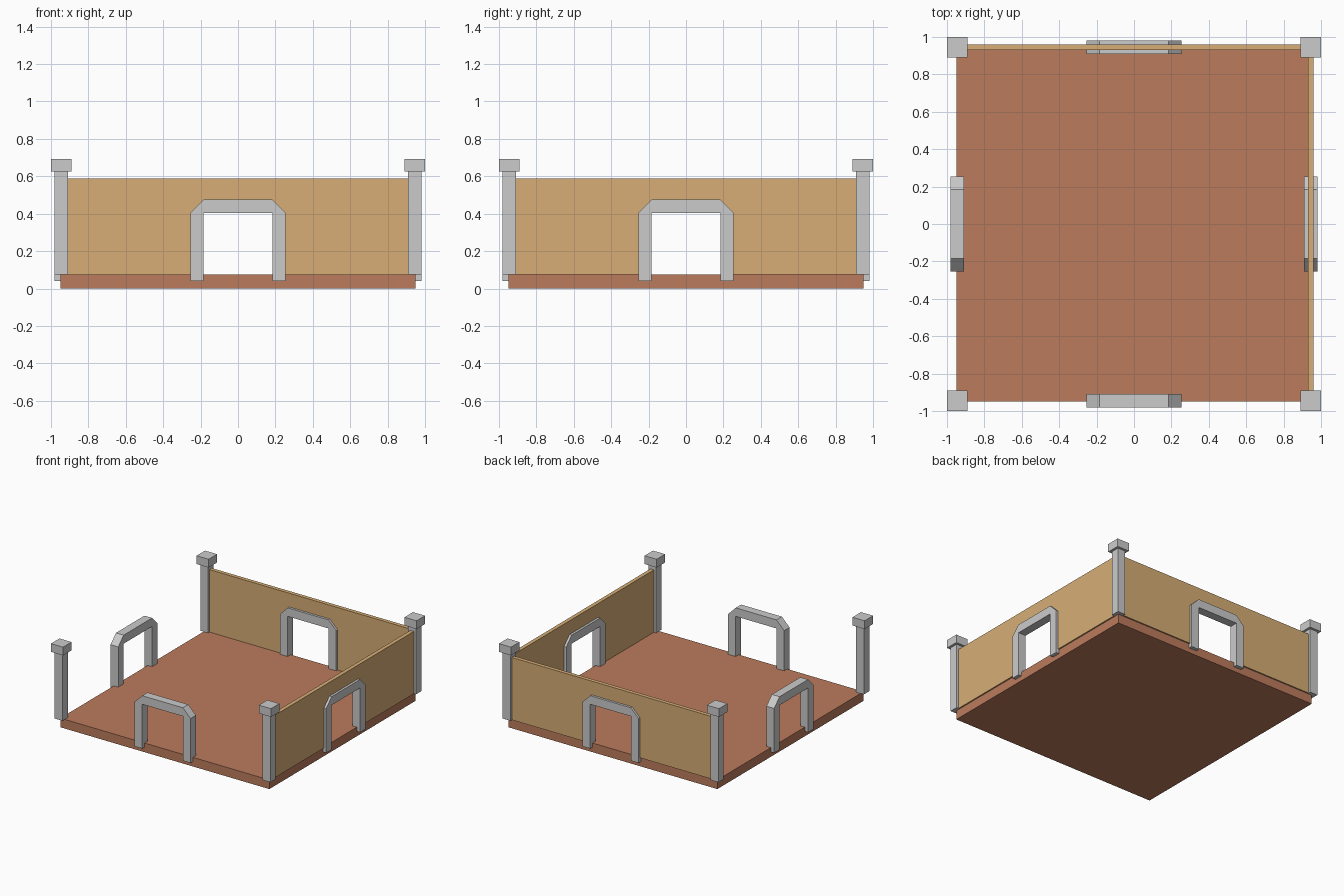
import bpy, bmesh
from math import pi
from mathutils import Matrix

if "Cube" in bpy.data.objects:
    bpy.data.objects.remove(bpy.data.objects["Cube"])


def make_object(name, bm, mat=None):
    bmesh.ops.recalc_face_normals(bm, faces=bm.faces)
    mesh = bpy.data.meshes.new(name)
    bm.to_mesh(mesh)
    bm.free()
    if mat:
        mesh.materials.append(mat)
    obj = bpy.data.objects.new(name, mesh)
    bpy.context.collection.objects.link(obj)
    return obj


def box(name, centre, size, mat=None):
    bm = bmesh.new()
    bmesh.ops.create_cube(bm, size=1)
    bmesh.ops.scale(bm, vec=size, verts=bm.verts)
    bmesh.ops.translate(bm, vec=centre, verts=bm.verts)
    return make_object(name, bm, mat)


def mirrored_slab(name, half, y0, y1, angle, mat=None):
    """Extrude a left-right mirrored (x, z) outline from y0 to y1, then turn it about z."""
    outline = half + [(-x, z) for x, z in reversed(half)]
    bm = bmesh.new()
    face = bm.faces.new([bm.verts.new((x, y0, z)) for x, z in outline])
    ext = bmesh.ops.extrude_face_region(bm, geom=[face])
    moved = [v for v in ext["geom"] if isinstance(v, bmesh.types.BMVert)]
    bmesh.ops.translate(bm, vec=(0, y1 - y0, 0), verts=moved)
    bmesh.ops.rotate(bm, matrix=Matrix.Rotation(angle, 3, 'Z'), verts=bm.verts)
    return make_object(name, bm, mat)


def material(name, colour):
    mat = bpy.data.materials.new(name)
    mat.diffuse_color = (*colour, 1)
    mat.use_nodes = True
    mat.node_tree.nodes["Principled BSDF"].inputs["Base Color"].default_value = mat.diffuse_color
    return mat


brick = material("brick_red", (0.50, 0.20, 0.11))
sand = material("sand", (0.68, 0.42, 0.18))

# Floor slab
box("floor", (0, 0, 0.0375), (1.9, 1.9, 0.075), brick)

# Corner posts with square caps
for sx, side in ((-1, "left"), (1, "right")):
    for sy, end in ((-1, "front"), (1, "back")):
        x, y = 0.945 * sx, 0.945 * sy
        box(f"{end}_{side}_post", (x, y, 0.35), (0.07, 0.07, 0.55))
        box(f"{end}_{side}_post_cap", (x, y, 0.659), (0.11, 0.11, 0.068))

# Chamfered door arches in the middle of every side
arch = [(0.185, 0.405), (0.185, 0.04), (0.255, 0.04), (0.255, 0.405), (0.185, 0.475)]
sides = {"back": 0, "left": pi / 2, "front": pi, "right": -pi / 2}
for side, angle in sides.items():
    mirrored_slab(f"{side}_arch", arch, 0.91, 0.98, angle)

# Walls with a door opening, on the back and right only
wall = [(0.21, 0.43), (0.21, 0.075), (0.94, 0.075), (0.94, 0.588)]
for side in ("back", "right"):
    mirrored_slab(f"{side}_wall", wall, 0.929, 0.961, sides[side], sand)
